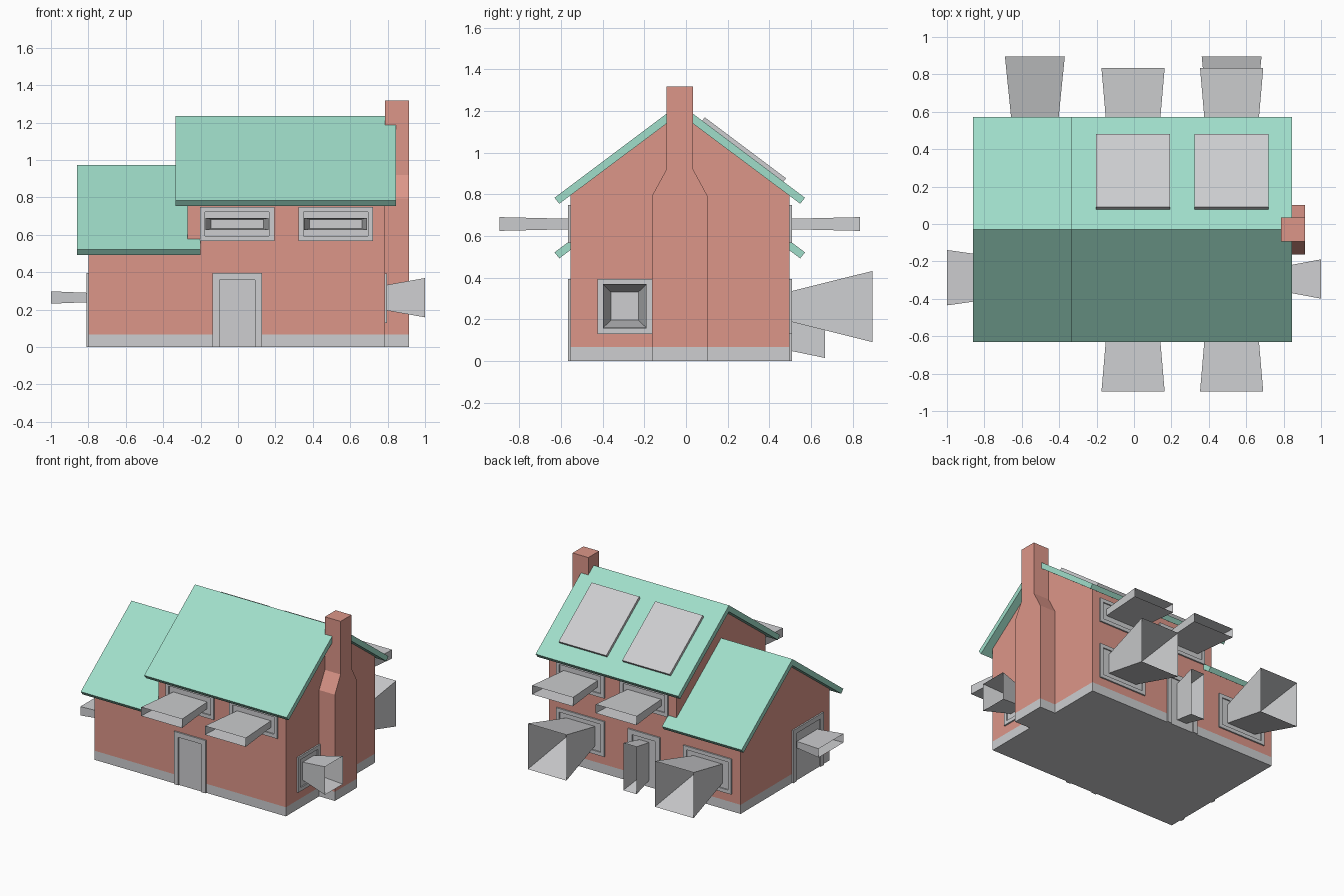
import bpy, bmesh
from mathutils import Vector

if "Cube" in bpy.data.objects:
    bpy.data.objects.remove(bpy.data.objects["Cube"])


def material(name, rgb):
    m = bpy.data.materials.new(name)
    m.diffuse_color = (*rgb, 1)
    m.use_nodes = True
    m.node_tree.nodes["Principled BSDF"].inputs["Base Color"].default_value = m.diffuse_color
    return m


BRICK = material("brick_red", (0.72, 0.305, 0.25))
GREEN = material("mint_green", (0.35, 0.73, 0.59))
GREY = material("light_grey", (0.61, 0.615, 0.63))

YF, YB, XL, XM, XR = -0.555, 0.497, -0.80, -0.27, 0.785   # wall planes
YC = -0.03                                                # ridge line
PLINTH = 0.068


def finish(name, bm, *mats, closed=True):
    if closed:
        bmesh.ops.recalc_face_normals(bm, faces=bm.faces)
    me = bpy.data.meshes.new(name)
    bm.to_mesh(me)
    bm.free()
    for m in mats:
        me.materials.append(m)
    ob = bpy.data.objects.new(name, me)
    bpy.context.collection.objects.link(ob)
    return ob


def prism(name, profile, x0, x1, *mats, plinth=False):
    """Extrude a (y, z) profile along x; optionally paint a plinth band."""
    bm = bmesh.new()
    f = bm.faces.new([bm.verts.new((x0, y, z)) for y, z in profile])
    r = bmesh.ops.extrude_face_region(bm, geom=[f])
    bmesh.ops.translate(bm, vec=(x1 - x0, 0, 0),
                        verts=[v for v in r["geom"] if isinstance(v, bmesh.types.BMVert)])
    if plinth:
        bmesh.ops.bisect_plane(bm, geom=bm.verts[:] + bm.edges[:] + bm.faces[:],
                               plane_co=(0, 0, PLINTH), plane_no=(0, 0, 1))
        for f in bm.faces:
            f.material_index = int(f.calc_center_median().z < PLINTH)
    return finish(name, bm, *mats)


# wall coordinates: u along the wall, d outward, z up
SIDES = {
    "front": lambda u, d, z: (u, YF - d, z),
    "back": lambda u, d, z: (u, YB + d, z),
    "right": lambda u, d, z: (XR + d, u, z),
    "left": lambda u, d, z: (XL - d, u, z),
}


def add_box(bm, side, u0, u1, d0, d1, z0, z1):
    p = SIDES[side]
    vs = [bm.verts.new(p(u, d, z)) for d in (d0, d1)
          for u, z in ((u0, z0), (u1, z0), (u1, z1), (u0, z1))]
    for q in ((0, 1, 2, 3), (4, 5, 6, 7), (0, 1, 5, 4), (1, 2, 6, 5), (2, 3, 7, 6), (3, 0, 4, 7)):
        bm.faces.new([vs[i] for i in q])


def opening(name, side, uc, hu, z0, z1, border, sill=True):
    """Raised frame with a flat pane inside."""
    bm = bmesh.new()
    u0, u1, d = uc - hu, uc + hu, 0.011
    zb = z0 + border if sill else z0
    add_box(bm, side, u0, u0 + border, -0.01, d, z0, z1)
    add_box(bm, side, u1 - border, u1, -0.01, d, z0, z1)
    add_box(bm, side, u0 + border, u1 - border, -0.01, d, z1 - border, z1)
    if sill:
        add_box(bm, side, u0 + border, u1 - border, -0.01, d, z0, zb)
    finish(name + "_frame", bm, GREY)
    bm = bmesh.new()
    add_box(bm, side, u0 + border, u1 - border, -0.005, 0.002, zb, z1 - border)
    finish(name + "_pane", bm, GREY)


def flare(name, side, uc, zc, base, end, length):
    """Open four-sided funnel widening away from the wall."""
    bm = bmesh.new()
    p = SIDES[side]
    rings = [[bm.verts.new(p(uc + su * hu, d, zc + sz * hz))
              for su, sz in ((-1, -1), (1, -1), (1, 1), (-1, 1))]
             for d, (hu, hz) in ((0.002, base), (length, end))]
    axis = Vector(p(uc, length / 2, zc))
    for i in range(4):
        j = (i + 1) % 4
        f = bm.faces.new((rings[0][i], rings[0][j], rings[1][j], rings[1][i]))
        f.normal_update()
        if f.normal.dot(f.calc_center_median() - axis) < 0:
            f.normal_flip()
    finish(name, bm, GREY, closed=False)


# walls of the tall house and the low wing
def gable(eave, peak):
    return [(YF, 0), (YB, 0), (YB, eave), (YC, peak), (YF, eave)]


prism("main_walls", gable(0.795, 1.187), XM, XR, BRICK, GREY, plinth=True)
prism("wing_walls", gable(0.533, 0.925), XL, XM, BRICK, GREY, plinth=True)


# roofs: one chevron profile, used at two heights
def chevron(dz):
    pts = [(-0.601, 0.784), (0, 1.235), (0.601, 0.784), (0.578, 0.755), (0, 1.187), (-0.578, 0.755)]
    return [(YC + y, z + dz) for y, z in pts]


prism("main_roof", chevron(0), -0.335, 0.845, GREEN)
prism("wing_roof", chevron(-0.262), -0.86, -0.20, GREEN)

# chimney with shoulders
half = [(0.132, 0), (0.132, 0.795), (0.064, 0.92), (0.064, 1.317)]
prism("chimney", [(YC + y, z) for y, z in half] + [(YC - y, z) for y, z in reversed(half)],
      XR, 0.915, BRICK, GREY, plinth=True)

# roof panels on the back slope
top = lambda y: 1.235 - 0.75 * (y - YC)
ny, nz = 0.6 * 0.02, 0.8 * 0.02
slab = [(0.078, top(0.078)), (0.468, top(0.468)),
        (0.468 + ny, top(0.468) + nz), (0.078 + ny, top(0.078) + nz)]
for i, x in enumerate((-0.005, 0.521)):
    prism(f"roof_panel_{i}", slab, x - 0.197, x + 0.197, GREY)

# upper windows, front and back
for side, reach in (("front", 0.341), ("back", 0.337)):
    for i, x in enumerate((-0.005, 0.522)):
        opening(f"upper_window_{side}_{i}", side, x, 0.199, 0.567, 0.749, 0.027)
        flare(f"upper_flare_{side}_{i}", side, x, 0.658, (0.14, 0.025), (0.169, 0.033), reach)

# lower back windows
for i, x in enumerate((-0.53, 0.522)):
    opening(f"lower_window_back_{i}", "back", x, 0.199, 0.13, 0.393, 0.027)
    flare(f"lower_flare_back_{i}", "back", x, 0.262, (0.12, 0.072), (0.16, 0.171), 0.399)

# right window
opening("right_window", "right", -0.294, 0.13, 0.13, 0.393, 0.027)
flare("right_flare", "right", -0.294, 0.264, (0.065, 0.067), (0.105, 0.105), 0.215)

# doors: front, back and the wide one on the left end
for side in ("front", "back"):
    opening(f"{side}_door", side, -0.004, 0.131, 0, 0.395, 0.036, sill=False)
flare("back_door_flare", "back", -0.004, 0.192, (0.04, 0.142), (0.055, 0.177), 0.171)
opening("side_door", "left", -0.29, 0.18, 0, 0.395, 0.036, sill=False)
flare("side_door_flare", "left", -0.287, 0.265, (0.12, 0.025), (0.148, 0.033), 0.2)
